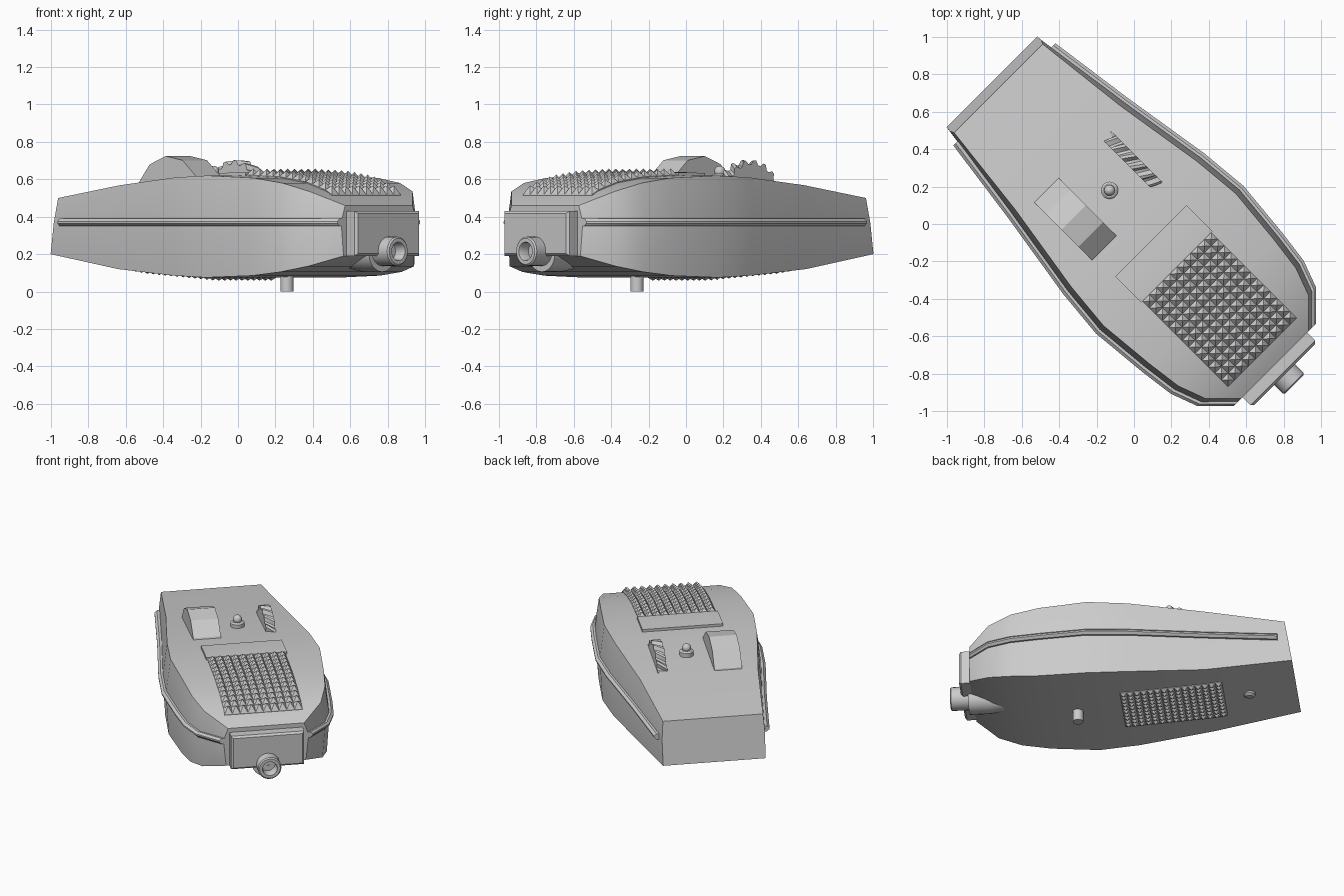
import bpy, bmesh, math
from mathutils import Vector

if "Cube" in bpy.data.objects:
    bpy.data.objects.remove(bpy.data.objects["Cube"])

# One flat grey for the whole casing
grey = bpy.data.materials.new("plain_grey")
grey.diffuse_color = (0.6, 0.6, 0.6, 1)
grey.use_nodes = True
grey.node_tree.nodes["Principled BSDF"].inputs["Base Color"].default_value = grey.diffuse_color

# Everything is built along its length (+x = cable end) and turned at the end
TURN = -math.pi / 4

# Hull stations: length position, half width at seam, top height, bottom height
HULL = [(-1.075, .345, .50, .20), (-.5, .425, .568, .12), (0, .505, .61, .085),
        (.27, .53, .62, .075), (.59, .50, .607, .085), (.78, .475, .58, .105),
        (.93, .42, .535, .135), (1.065, .285, .46, .19)]
SEAM = .37


def hull_at(u):
    """Half width, top and bottom of the hull at a length position."""
    for a, b in zip(HULL, HULL[1:]):
        if u <= b[0]:
            t = (u - a[0]) / (b[0] - a[0])
            return [p + (q - p) * t for p, q in zip(a[1:], b[1:])]
    return list(HULL[-1][1:])


def finish(name, bm, smooth=True, angle=30):
    bmesh.ops.recalc_face_normals(bm, faces=bm.faces)
    mesh = bpy.data.meshes.new(name)
    bm.to_mesh(mesh)
    bm.free()
    mesh.materials.append(grey)
    ob = bpy.data.objects.new(name, mesh)
    bpy.context.collection.objects.link(ob)
    ob.rotation_euler.z = TURN
    if smooth:
        bpy.ops.object.select_all(action='DESELECT')
        ob.select_set(True)
        bpy.context.view_layer.objects.active = ob
        bpy.ops.object.shade_smooth_by_angle(angle=math.radians(angle))
    return ob


def loft(name, rings, closed=False, angle=30, smooth=True):
    """Skin a list of equal closed rings; cap the ends unless it closes up."""
    bm = bmesh.new()
    vs = [[bm.verts.new(p) for p in r] for r in rings]
    n = len(vs[0])
    pairs = list(zip(vs, vs[1:])) + ([(vs[-1], vs[0])] if closed else [])
    for a, b in pairs:
        for i in range(n):
            j = (i + 1) % n
            bm.faces.new((a[i], a[j], b[j], b[i]))
    if not closed:
        bm.faces.new(vs[0])
        bm.faces.new(vs[-1][::-1])
    return finish(name, bm, smooth, angle)


def turned(name, profile, centre, axis, sides=24, closed=False):
    """Revolve (radius, distance) pairs about the 'x' or 'z' axis."""
    rings = []
    for r, d in profile:
        ring = []
        for i in range(sides):
            a = 2 * math.pi * i / sides
            c, s = r * math.cos(a), r * math.sin(a)
            ring.append(Vector(centre) + Vector((d, c, s) if axis == 'x' else (c, s, d)))
        rings.append(ring)
    return loft(name, rings, closed)


def wheel(name, u, z, v0, v1, radii, phase, twist=0, smooth=False):
    """Wheel lying across the hull; the radii list sets its rim outline."""
    n, rings = len(radii), []
    for k in range(5):
        v = v0 + (v1 - v0) * k / 4
        rings.append([(u + r * math.sin(phase + 2 * math.pi * i / n + twist * k / 4), v,
                       z + r * math.cos(phase + 2 * math.pi * i / n + twist * k / 4))
                      for i, r in enumerate(radii)])
    return loft(name, rings, smooth=smooth)


# Hull: six-sided sections, widest at the seam
sections = []
for k, (u, w, top, bot) in enumerate(HULL):
    back = .05 if k == 0 else 0
    wt, wb = w - (.01 if k == 0 else .03), w - (.003 if k == 0 else .018)
    um = u + back * .55
    sections.append([(u, -wb, bot), (um, -w, SEAM), (u + back, -wt, top),
                     (u + back, wt, top), (um, w, SEAM), (u, wb, bot)])
loft("hull", sections, angle=35)

# Seam ridges along both sides
for side, label in ((1, "left"), (-1, "right")):
    rings = []
    for u in [-.98] + [h[0] for h in HULL[1:]]:
        w = hull_at(u)[0]
        rings.append([(u, side * (w + d), SEAM + h) for d, h in
                      ((-.03, -.02), (.012, -.02), (.028, -.005), (.028, .005), (.012, .02), (-.03, .02))])
    loft(label + "_seam_ridge", rings)


def plate(name, u0, u1, half, face, lift, steps=8):
    """Thin plate that follows the top (1) or bottom (2) of the hull."""
    rings = []
    for k in range(steps + 1):
        u = u0 + (u1 - u0) * k / steps
        z = hull_at(u)[face]
        o = lift if face == 1 else -lift
        i = -.02 if face == 1 else .02
        rings.append([(u, -half, z + i), (u, half, z + i), (u, half, z + o), (u, -half, z + o)])
    return loft(name, rings)


def studs(name, u0, u1, half, face, lift, height, nu, nv):
    """Grid of small pyramids standing on a plate."""
    bm = bmesh.new()
    sign = 1 if face == 1 else -1
    du, dv = (u1 - u0) / nu, 2 * half / nv

    def pt(u, v, h):
        return bm.verts.new((u, v, hull_at(u)[face] + sign * h))
    for i in range(nu):
        for j in range(nv):
            u, v = u0 + i * du, -half + j * dv
            base = [pt(u, v, lift), pt(u + du, v, lift), pt(u + du, v + dv, lift), pt(u, v + dv, lift)]
            tip = pt(u + du / 2, v + dv / 2, lift + height)
            for k in range(4):
                bm.faces.new((base[k], base[(k + 1) % 4], tip))
    return finish(name, bm, smooth=False)


# Top grip: plain band, then studded area
plate("top_band", .127, .325, .27, 1, .018, 3)
plate("top_grip_base", .325, .97, .26, 1, .006)
studs("top_grip_studs", .325, .97, .26, 1, .006, .034, 13, 10)

# Underside grip
plate("bottom_grip_base", -.60, .075, .22, 2, .005)
studs("bottom_grip_studs", -.60, .075, .22, 2, .005, .02, 15, 10)

# Large faceted wheel and small ridged wheel
wheel("large_wheel", -.23, .475, -.295, -.11, [.25] * 12, math.radians(-5))
wheel("ridged_wheel", -.235, .48, .2, .265, [.222, .222, .2, .2] * 18, 0, math.radians(12))

# Little ball button on a collar
turned("button_collar", [(.046, 0), (.046, .03), (.036, .037)], (-.22, .035, .59), 'z')
turned("button_ball", [(.03 * math.cos(math.radians(a)), .03 * math.sin(math.radians(a)))
                       for a in (-60, -35, -10, 15, 40, 62, 80, 89)], (-.22, .035, .642), 'z')

# Underside peg and low button
turned("bottom_peg", [(.035, 0), (.035, .12)], (.37, 0, 0), 'z')
turned("bottom_button", [(.022, -.012), (.038, 0), (.038, .03)], (-.765, 0, .145), 'z')

# End block with a slightly chamfered front
loft("end_block", [[(u, -w, .31 - h), (u, w, .31 - h), (u, w, .31 + h), (u, -w, .31 + h)]
                   for u, w, h in ((1.0, .245, .12), (1.125, .245, .12), (1.138, .232, .107))], smooth=False)

# Socket tube and the wider sleeve behind the block
turned("socket_tube", [(.078, 1.0), (.078, 1.205), (.07, 1.213), (.05, 1.213), (.046, 1.205),
                       (.046, 1.145), (.01, 1.145), (.01, 1.0)], (0, 0, .215), 'x', closed=True)
turned("cable_sleeve", [(.06, .7), (.1, .95), (.1, 1.09)], (0, 0, .205), 'x')
